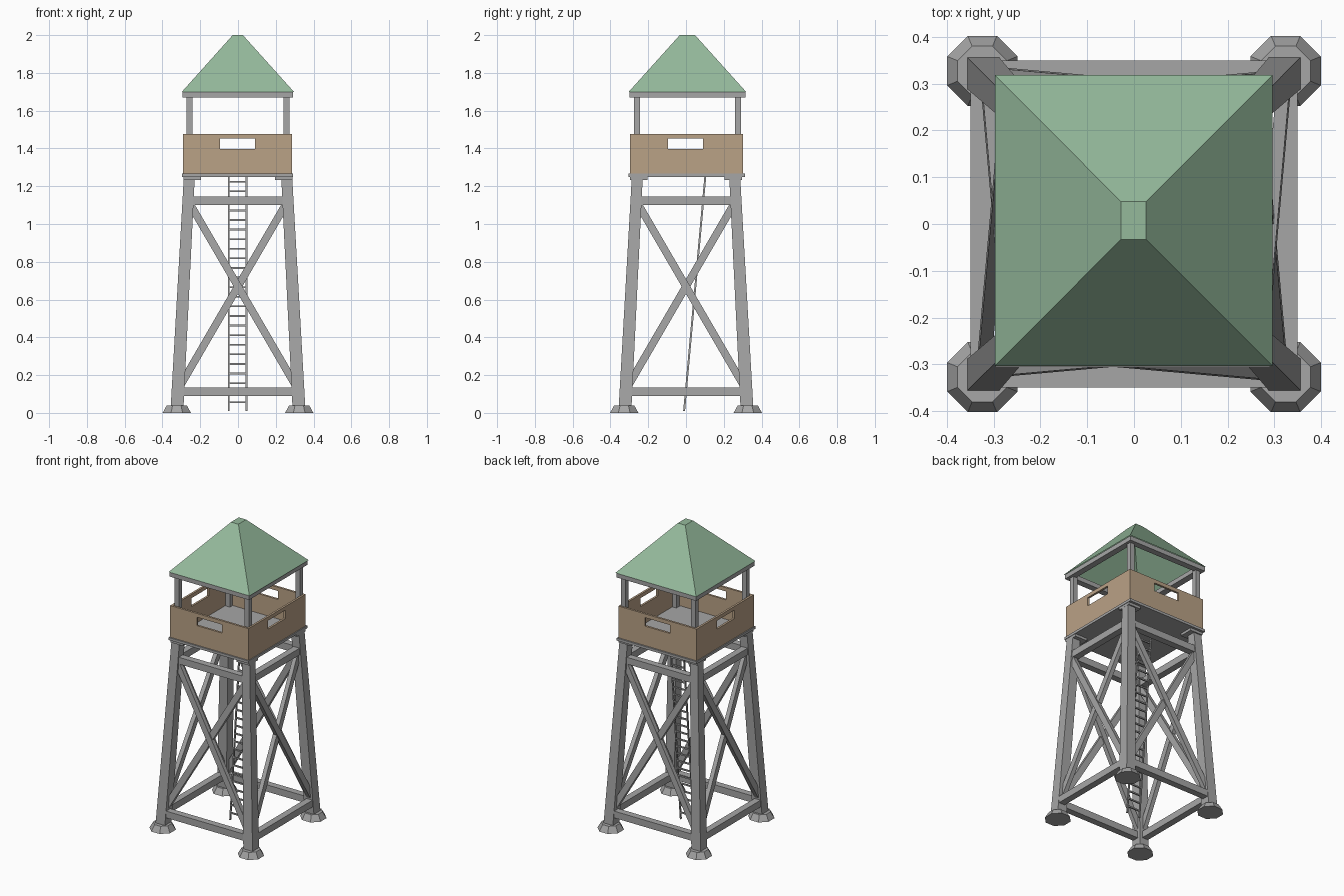
import bpy, bmesh
from math import pi, cos, sin
from mathutils import Vector, Matrix

cube = bpy.data.objects.get("Cube")
if cube:
    bpy.data.objects.remove(cube)


def material(name, rgb):
    m = bpy.data.materials.new(name)
    m.use_nodes = True
    m.diffuse_color = (*rgb, 1)
    m.node_tree.nodes["Principled BSDF"].inputs["Base Color"].default_value = (*rgb, 1)
    return m


GREY = material("weathered grey", (0.38, 0.38, 0.38))
TAN = material("tan boards", (0.49, 0.36, 0.24))
GREEN = material("green roofing", (0.30, 0.49, 0.33))


def finish(name, bm, mat):
    bmesh.ops.recalc_face_normals(bm, faces=bm.faces)
    mesh = bpy.data.meshes.new(name)
    bm.to_mesh(mesh)
    bm.free()
    mesh.materials.append(mat)
    ob = bpy.data.objects.new(name, mesh)
    bpy.context.collection.objects.link(ob)
    return ob


def loft(name, rings, mat, caps=(True, True), closed=False):
    """Skin a list of equal rings; closed joins the last ring to the first."""
    bm = bmesh.new()
    loops = [[bm.verts.new(p) for p in r] for r in rings]
    pairs = list(zip(loops, loops[1:]))
    if closed:
        pairs.append((loops[-1], loops[0]))
    for a, b in pairs:
        n = len(a)
        for i in range(n):
            j = (i + 1) % n
            bm.faces.new((a[i], a[j], b[j], b[i]))
    if not closed:
        for use, ring in zip(caps, (loops[0], loops[-1])):
            if use:
                bm.faces.new(ring)
    return finish(name, bm, mat)


def rect(x0, x1, y0, y1, z):
    return [Vector(p) for p in ((x0, y0, z), (x1, y0, z), (x1, y1, z), (x0, y1, z))]


def box(name, x0, x1, y0, y1, z0, z1, mat):
    return loft(name, [rect(x0, x1, y0, y1, z0), rect(x0, x1, y0, y1, z1)], mat)


def bar(name, a, b, width, depth, normal, mat=GREY):
    """Rectangular bar from a to b; depth runs along normal."""
    a, b = Vector(a), Vector(b)
    d = (b - a).normalized()
    side = d.cross(Vector(normal)).normalized()
    n = side.cross(d)
    u, v = side * width / 2, n * depth / 2
    corners = (u + v, u - v, -u - v, v - u)
    return loft(name, [[a + c for c in corners], [b + c for c in corners]], mat)


def leg_centre(z):
    return 0.324 - 0.053 * z


# Legs, octagonal footings and cap plates
for sx, px in ((-1, "right"), (1, "left")):
    for sy, py in ((-1, "front"), (1, "back")):
        tag = f"{py}_{px}"
        rings = []
        for z, h in ((0.02, 0.034), (1.24, 0.029)):
            c = leg_centre(z)
            rings.append(rect(sx * c - h, sx * c + h, sy * c - h, sy * c + h, z))
        loft(f"leg_{tag}", rings, GREY)
        rings = []
        for z, r in ((0, 0.075), (0.04, 0.053)):
            R = r / cos(pi / 8)
            rings.append([Vector((sx * 0.324 + R * cos(pi / 8 + k * pi / 4),
                                  sy * 0.327 + R * sin(pi / 8 + k * pi / 4), z))
                          for k in range(8)])
        loft(f"footing_{tag}", rings, GREY)
        cx, cy = sx * 0.242, sy * 0.25
        box(f"leg_cap_{tag}", cx - 0.046, cx + 0.046, cy - 0.046, cy + 0.046, 1.233, 1.25, GREY)
        # Posts carrying the roof
        cx, cy = sx * 0.257, sy * 0.267 + 0.008
        box(f"roof_post_{tag}", cx - 0.016, cx + 0.016, cy - 0.016, cy + 0.016, 1.26, 1.68, GREY)

# Horizontal beams and crossed braces, one set per side
for k, tag in enumerate(("front", "left", "back", "right")):
    turn = Matrix.Rotation(k * pi / 2, 3, 'Z')
    normal = turn @ Vector((0, -1, 0))
    for z, y, label in ((0.112, 0.327, "lower"), (1.123, 0.266, "upper")):
        x = leg_centre(z)
        bar(f"{label}_beam_{tag}", turn @ Vector((-x, -y, z)), turn @ Vector((x, -y, z)),
            0.045, 0.044, normal)
    for s, off, label in ((1, 0.004, "rising"), (-1, -0.004, "falling")):
        bar(f"{label}_brace_{tag}", turn @ Vector((-0.305 * s, -0.317 + off, 0.145)),
            turn @ Vector((0.262 * s, -0.266 + off, 1.12)), 0.04, 0.028, normal)

# Ladder
foot, top = Vector((0, -0.01, 0.01)), Vector((0, 0.103, 1.26))
for x, tag in ((-0.05, "right"), (0.045, "left")):
    o = Vector((x, 0, 0))
    bar(f"ladder_rail_{tag}", foot + o, top + o, 0.008, 0.01, (0, -1, 0))
for i in range(24):
    p = foot.lerp(top, (i + 0.9) / 24.6)
    bar(f"ladder_rung_{i + 1}", p + Vector((-0.05, 0, 0)), p + Vector((0.045, 0, 0)),
        0.009, 0.009, (0, -1, 0))

# Platform floor
box("platform_floor", -0.296, 0.291, -0.305, 0.312, 1.25, 1.267, GREY)


# Parapet walls, each with a viewing slot
def wall(name, a0, a1, d0, d1, along_x):
    def ring(u0, u1, z0, z1, d):
        pts = ((u0, z0), (u1, z0), (u1, z1), (u0, z1))
        return [Vector((u, d, z) if along_x else (d, u, z)) for u, z in pts]
    outer, slot = (a0, a1, 1.265, 1.477), (-0.094, 0.091, 1.396, 1.452)
    loft(name, [ring(*outer, d0), ring(*outer, d1), ring(*slot, d1), ring(*slot, d0)],
         TAN, closed=True)


wall("wall_front", -0.29, 0.285, -0.297, -0.283, True)
wall("wall_back", -0.29, 0.285, 0.288, 0.302, True)
wall("wall_right", -0.283, 0.288, -0.29, -0.276, False)
wall("wall_left", -0.283, 0.288, 0.271, 0.285, False)

# Roof rim and hollow hipped roof with a small flat top
loft("roof_rim", [rect(-0.294, 0.291, -0.3, 0.314, 1.67), rect(-0.294, 0.291, -0.3, 0.314, 1.7),
                  rect(-0.25, 0.25, -0.258, 0.272, 1.7), rect(-0.25, 0.25, -0.258, 0.272, 1.67)],
     GREY, closed=True)
loft("roof", [rect(-0.297, 0.296, -0.303, 0.318, 1.7), rect(-0.028, 0.026, -0.033, 0.048, 2.0)],
     GREEN, caps=(False, True))
